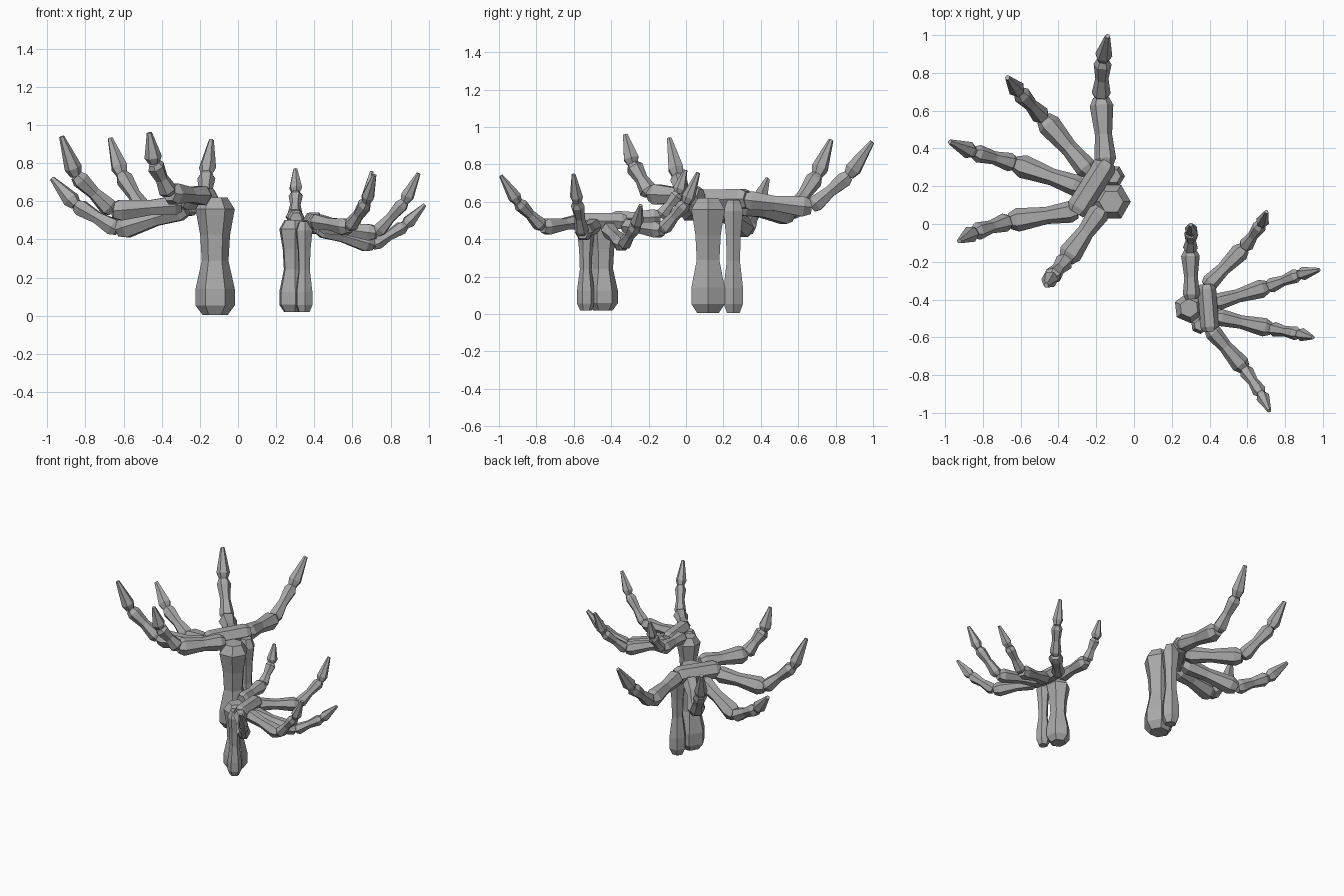
import bpy, bmesh, math
from mathutils import Vector, Matrix

if "Cube" in bpy.data.objects:
    bpy.data.objects.remove(bpy.data.objects["Cube"])

bone_grey = bpy.data.materials.new("bone_grey")
bone_grey.use_nodes = True
GREY = (0.4, 0.4, 0.4, 1)
bone_grey.diffuse_color = GREY
bone_grey.node_tree.nodes["Principled BSDF"].inputs["Base Color"].default_value = GREY

# Profiles: (fraction of length, fraction of radius)
ARM = [(0, .65), (.08, 1), (.22, 1), (.46, .68), (.68, .76), (.90, 1), (1, .62)]
PALM = [(0, .75), (.1, 1), (.9, 1), (1, .75)]
KNUCKLE = [(0, .7), (.1, 1), (.45, .78), (.88, 1.08), (1, .72)]
MIDDLE = [(0, .7), (.12, 1), (.5, .7), (.88, .95), (1, .65)]
CLAW = [(0, .65), (.2, 1), (1, .3)]


def bone(name, start, end, radius, profile, place, sides=6):
    """Hexagonal bone with a flat upper face, running from start to end."""
    start, end = Vector(start), Vector(end)
    axis = (end - start).normalized()
    up = Vector((0, 1, 0)) if abs(axis.z) > .95 else Vector((0, 0, 1))
    side = axis.cross(up).normalized()
    up = side.cross(axis)
    bm = bmesh.new()
    rings = []
    for t, r in profile:
        ring = []
        for i in range(sides):
            a = math.tau * i / sides
            offset = side * math.cos(a) + up * math.sin(a)
            ring.append(bm.verts.new(start.lerp(end, t) + offset * radius * r))
        rings.append(ring)
    for low, high in zip(rings, rings[1:]):
        for i in range(sides):
            j = (i + 1) % sides
            bm.faces.new((low[i], low[j], high[j], high[i]))
    bm.faces.new(rings[0][::-1])
    bm.faces.new(rings[-1])
    bm.transform(place)
    bmesh.ops.recalc_face_normals(bm, faces=bm.faces)
    mesh = bpy.data.meshes.new(name)
    bm.to_mesh(mesh)
    bm.free()
    mesh.materials.append(bone_grey)
    bpy.context.collection.objects.link(bpy.data.objects.new(name, mesh))


# Finger joints: base, knuckle, last joint, tip
FINGERS = {
    "little_finger": [(-.15, .31, .61), (-.175, .67, .57), (-.165, .87, .74), (-.14, .995, .92)],
    "ring_finger": [(-.23, .27, .58), (-.48, .56, .53), (-.61, .70, .74), (-.67, .775, .93)],
    "middle_finger": [(-.27, .19, .56), (-.63, .32, .45), (-.85, .38, .58), (-.975, .435, .72)],
    "index_finger": [(-.30, .07, .58), (-.66, .015, .55), (-.85, -.045, .735), (-.925, -.09, .94)],
    "thumb": [(-.17, .08, .63), (-.36, -.19, .64), (-.44, -.285, .80), (-.465, -.325, .96)],
}


def hand(prefix, place):
    # Forearm pair and palm bar
    bone(prefix + "_thick_arm_bone", (-.12, .118, .005), (-.12, .118, .62), .103, ARM, place)
    bone(prefix + "_thin_arm_bone", (-.108, .253, .005), (-.108, .253, .61), .06, ARM, place)
    bone(prefix + "_palm", (-.14, .33, .615), (-.31, .06, .61), .062, PALM, place)
    # Fingers of three bones each
    for finger, joints in FINGERS.items():
        parts = zip(("knuckle", "middle", "claw"), joints, joints[1:],
                    (.058, .05, .046), (KNUCKLE, MIDDLE, CLAW))
        for part, a, b, r, profile in parts:
            bone(f"{prefix}_{finger}_{part}", a, b, r, profile, place)


# Large hand, then a smaller turned copy
hand("large", Matrix.Identity(4))
hand("small", Matrix.Translation((.16, -.427, .015))
     @ Matrix.Rotation(math.radians(-143.3), 4, 'Z') @ Matrix.Scale(.787, 4))
